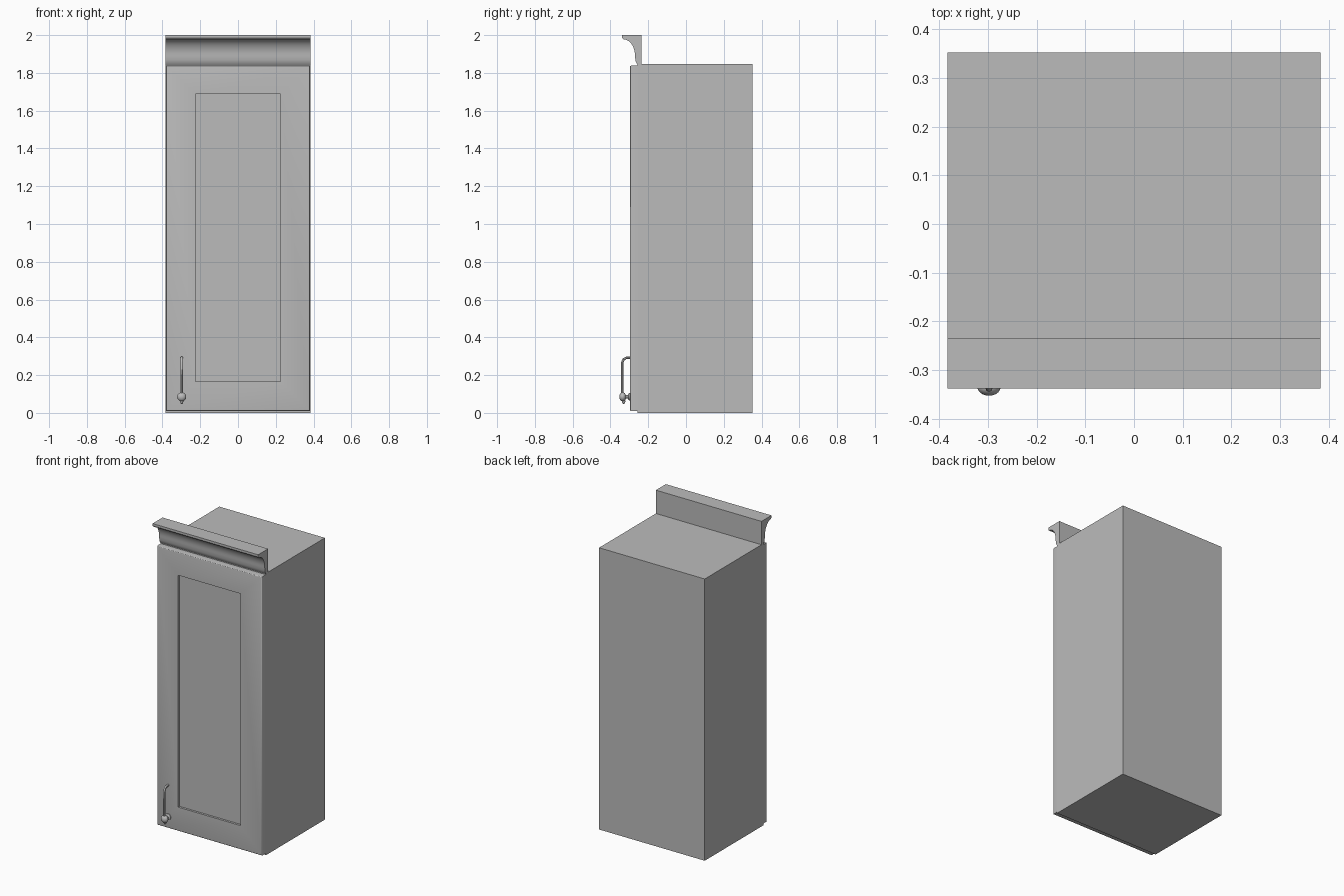
import bpy, bmesh, math
from mathutils import Vector

cube = bpy.data.objects.get("Cube")
if cube:
    bpy.data.objects.remove(cube, do_unlink=True)

grey = bpy.data.materials.new("neutral grey")
grey.use_nodes = True
colour = (0.5, 0.5, 0.5, 1)
grey.diffuse_color = colour
grey.node_tree.nodes["Principled BSDF"].inputs["Base Color"].default_value = colour


def finish(name, bm, smooth=False):
    bmesh.ops.recalc_face_normals(bm, faces=bm.faces)
    mesh = bpy.data.meshes.new(name)
    bm.to_mesh(mesh)
    bm.free()
    mesh.materials.append(grey)
    ob = bpy.data.objects.new(name, mesh)
    bpy.context.collection.objects.link(ob)
    if smooth:
        bpy.ops.object.select_all(action='DESELECT')
        ob.select_set(True)
        bpy.context.view_layer.objects.active = ob
        bpy.ops.object.shade_smooth_by_angle(angle=math.radians(35))
    return ob


def box(low, high):
    bm = bmesh.new()
    bmesh.ops.create_cube(bm, size=1)
    for v in bm.verts:
        v.co = [(a + b) / 2 + c * (b - a) for a, b, c in zip(low, high, v.co)]
    return bm


def lathe(name, profile, centre, axis):
    """Spin (radius, distance) points around an axis through centre."""
    bm = bmesh.new()
    verts = [bm.verts.new((r, 0, h)) for r, h in profile]
    edges = [bm.edges.new(pair) for pair in zip(verts, verts[1:])]
    bmesh.ops.spin(bm, geom=verts + edges, axis=(0, 0, 1), cent=(0, 0, 0),
                   angle=math.tau, steps=20)
    bmesh.ops.remove_doubles(bm, verts=bm.verts, dist=0.0002)
    turn = Vector((0, 0, 1)).rotation_difference(Vector(axis))
    for v in bm.verts:
        v.co = turn @ v.co + Vector(centre)
    return finish(name, bm, True)


W = 0.383

# Carcass
finish("cabinet_body", box((-W, -0.256, 0), (W, 0.353, 1.847)))

# Door slab with eased front edges and a recessed centre panel
bm = box((-0.381, -0.297, 0.01), (0.381, -0.254, 1.838))
front = min(bm.faces, key=lambda f: f.calc_center_median().y)
bmesh.ops.bevel(bm, geom=list(front.edges), offset=0.007, segments=3,
                profile=0.5, affect='EDGES')
front = min(bm.faces, key=lambda f: f.calc_center_median().y)
bmesh.ops.inset_region(bm, faces=[front], thickness=0.147)
for v in front.verts:
    v.co.x = math.copysign(0.226, v.co.x)
    v.co.z = 0.167 if v.co.z < 1 else 1.687
inner = bmesh.ops.extrude_discrete_faces(bm, faces=[front])["faces"][0]
for v in inner.verts:
    v.co.y += 0.014
finish("door", bm, True)

# Crown moulding: a cove swept across the width
profile = [(-0.235, 1.845), (-0.235, 2.0), (-0.338, 2.0), (-0.338, 1.985)]
for i in range(13):
    t = math.pi / 2 * i / 12
    profile.append((-0.27 - 0.062 * (1 - math.sin(t)),
                    1.89 + 0.088 * math.cos(t)))
profile += [(-0.268, 1.868), (-0.264, 1.855), (-0.258, 1.845), (-0.253, 1.838)]
bm = bmesh.new()
end = bm.faces.new([bm.verts.new((-W, y, z)) for y, z in profile])
swept = bmesh.ops.extrude_face_region(bm, geom=[end])["geom"]
for v in swept:
    if isinstance(v, bmesh.types.BMVert):
        v.co.x = W
finish("crown_moulding", bm, True)

# Pull handle: bent rod returning to the door at its top
X = -0.298
path = [(-0.29, 0.292), (-0.315, 0.292), (-0.33, 0.284), (-0.338, 0.265),
        (-0.338, 0.2), (-0.338, 0.14), (-0.336, 0.09)]
curve = bpy.data.curves.new("handle_path", 'CURVE')
curve.dimensions = '3D'
curve.bevel_depth = 0.007
curve.bevel_resolution = 3
curve.use_fill_caps = True
spline = curve.splines.new('POLY')
spline.points.add(len(path) - 1)
for point, (y, z) in zip(spline.points, path):
    point.co = (X, y, z, 1)
helper = bpy.data.objects.new("handle_path", curve)
bpy.context.collection.objects.link(helper)
mesh = bpy.data.meshes.new_from_object(
    helper.evaluated_get(bpy.context.evaluated_depsgraph_get()))
bpy.data.objects.remove(helper)
bm = bmesh.new()
bm.from_mesh(mesh)
finish("handle_rod", bm, True)

# Knob, post and rosette at the bottom, and a small drop finial
ball = [(0.024 * math.sin(math.pi * i / 10), -0.018 * math.cos(math.pi * i / 10))
        for i in range(11)]
lathe("handle_knob", ball, (X, -0.335, 0.085), (0, -1, 0))
lathe("handle_post", [(0, 0), (0.02, 0), (0.02, 0.006), (0.009, 0.012),
                      (0.009, 0.03)], (X, -0.296, 0.085), (0, -1, 0))
lathe("handle_finial", [(0, 0.03), (0.006, 0.025), (0.009, 0.015), (0.007, 0)],
      (X, -0.33, 0.076), (0, 0, -1))
